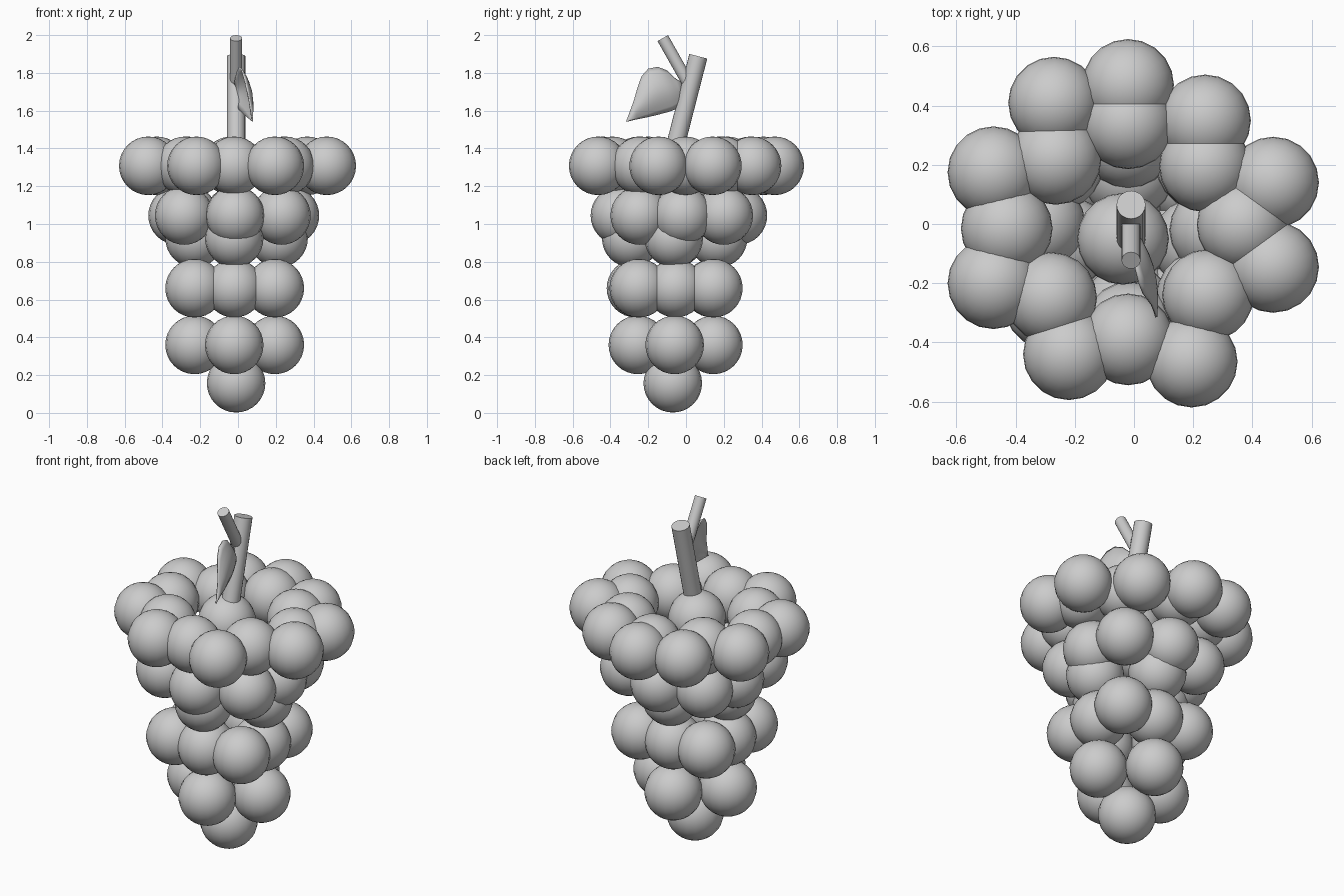
import bpy, bmesh, math
from mathutils import Vector

if "Cube" in bpy.data.objects:
    bpy.data.objects.remove(bpy.data.objects["Cube"])

R = 0.155


def finish(bm, name, angle=40):
    bmesh.ops.recalc_face_normals(bm, faces=bm.faces)
    me = bpy.data.meshes.new(name)
    bm.to_mesh(me)
    bm.free()
    ob = bpy.data.objects.new(name, me)
    bpy.context.collection.objects.link(ob)
    bpy.ops.object.select_all(action='DESELECT')
    ob.select_set(True)
    bpy.context.view_layer.objects.active = ob
    bpy.ops.object.shade_smooth_by_angle(angle=math.radians(angle))
    return ob


def grape_layer(name, z, centres):
    for i, (x, y) in enumerate(centres):
        bm = bmesh.new()
        bmesh.ops.create_uvsphere(bm, u_segments=20, v_segments=16, radius=R)
        ob = finish(bm, f"{name}_{i + 1}")
        ob.location = (x, y, z)


def rod(name, a, b, r):
    a, b = Vector(a), Vector(b)
    bm = bmesh.new()
    bmesh.ops.create_cone(bm, cap_ends=True, segments=20, radius1=r, radius2=r, depth=(b - a).length)
    ob = finish(bm, name)
    ob.location = (a + b) / 2
    ob.rotation_euler = (b - a).to_track_quat('Z', 'Y').to_euler()


# Grapes, bottom layer to top layer
grape_layer("grape_tip", 0.157, [(-0.01, -0.07)])
grape_layer("grape_lower", 0.36, [(-0.02, -0.255), (-0.02, 0.145), (-0.23, -0.06), (0.195, -0.06)])
grape_layer("grape_middle", 0.66, [
    (-0.23, -0.255), (-0.02, -0.265), (0.195, -0.25), (0.195, -0.055),
    (0.195, 0.145), (-0.02, 0.145), (-0.23, 0.14), (-0.23, -0.055)])
grape_layer("grape_waist", 0.925, [(-0.02, -0.29), (-0.02, 0.17), (-0.23, -0.06), (0.215, -0.065)])
grape_layer("grape_shoulder", 1.045, [
    (-0.285, -0.27), (-0.015, -0.35), (0.23, -0.245), (0.275, -0.02),
    (0.23, 0.2), (-0.02, 0.275), (-0.26, 0.2), (-0.32, 0.0)])
grape_layer("grape_top_inner", 1.308, [
    (-0.02, 0.34), (-0.265, 0.22), (0.24, 0.195), (0.367, -0.003), (0.25, -0.24),
    (-0.02, -0.39), (-0.28, -0.25), (-0.43, -0.015), (-0.037, -0.05)])
grape_layer("grape_top_outer", 1.308, [
    (-0.02, 0.47), (-0.27, 0.41), (0.24, 0.35), (0.47, 0.14), (0.47, -0.145),
    (0.195, -0.465), (-0.22, -0.44), (-0.475, -0.2), (-0.475, 0.175)])

# Stem and side twig
rod("stem", (-0.01, -0.06, 1.40), (-0.01, 0.065, 1.888), 0.049)
rod("twig", (-0.01, 0.015, 1.74), (-0.01, -0.123, 1.984), 0.032)

# Leaf: cupped sheet between an upper and a lower edge, as (y, z)
upper = [(-0.01, 1.74), (-0.06, 1.77), (-0.10, 1.81), (-0.15, 1.83), (-0.20, 1.82),
         (-0.235, 1.78), (-0.255, 1.72), (-0.275, 1.65), (-0.313, 1.546)]
lower = [(-0.01, 1.72), (-0.02, 1.66), (-0.03, 1.63), (-0.065, 1.605), (-0.10, 1.593),
         (-0.15, 1.58), (-0.20, 1.568), (-0.26, 1.556), (-0.315, 1.543)]
n = len(upper)
m = 10
bm = bmesh.new()
rows = []
for i, (u, l) in enumerate(zip(upper, lower)):
    t = i / (n - 1)
    row = []
    for j in range(m + 1):
        v = j / m
        x = -0.02 + 0.095 * t ** 1.3 + 0.045 * math.sin(math.pi * v) * math.sin(math.pi * t)
        row.append(bm.verts.new((x, u[0] + (l[0] - u[0]) * v, u[1] + (l[1] - u[1]) * v)))
    rows.append(row)
for a, b in zip(rows, rows[1:]):
    for j in range(m):
        bm.faces.new((a[j], b[j], b[j + 1], a[j + 1]))
leaf = finish(bm, "leaf")
sol = leaf.modifiers.new("thickness", 'SOLIDIFY')
sol.thickness = 0.008
sol.offset = 0
